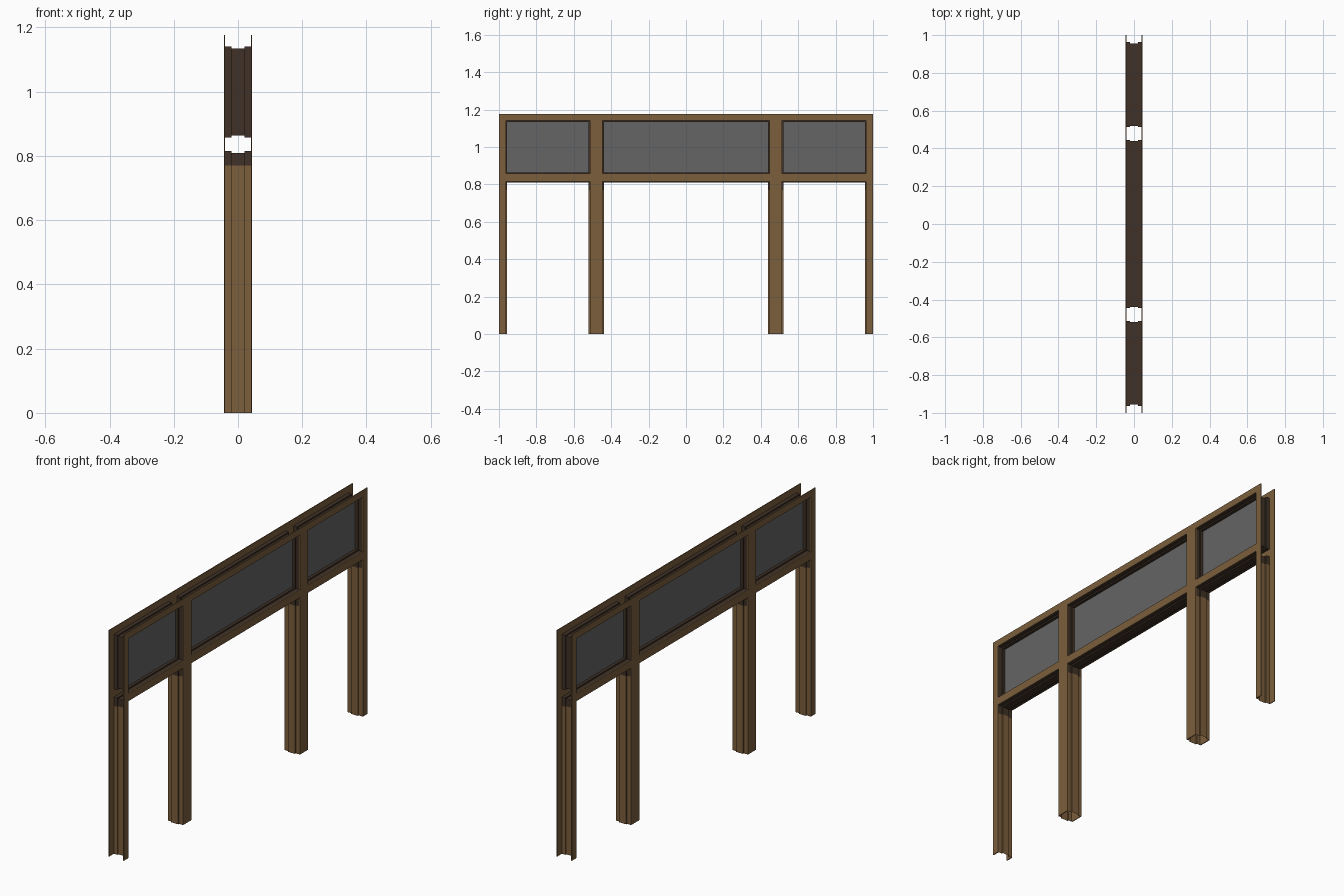
import bpy

if "Cube" in bpy.data.objects:
    bpy.data.objects.remove(bpy.data.objects["Cube"])

H = 0.044          # half depth of the frame
T = 0.004          # thickness of the face plates
S = 0.02           # half width of the raised middle band in each reveal
STEP = 0.007       # how far that band projects into the opening
G = 0.005          # half thickness of the double glazing
TOP = 1.176
OPEN_Y = [(-0.963, -0.513), (-0.446, 0.446), (0.513, 0.963)]
WIN_Z = (0.857, 1.141)
DOOR_Z = 0.816
DARK_Z = 0.77      # doorway reveals turn dark above this height
NAMES = ["left", "middle", "right"]


def material(name, rgb):
    m = bpy.data.materials.new(name)
    m.diffuse_color = (*rgb, 1)
    m.use_nodes = True
    m.node_tree.nodes["Principled BSDF"].inputs["Base Color"].default_value = m.diffuse_color
    return m


BROWN = material("bronze brown", (0.200, 0.112, 0.046))
DARK = material("dark brown", (0.050, 0.031, 0.020))
GREY = material("grey glass", (0.130, 0.130, 0.130))


def add(name, verts, faces, *mats):
    me = bpy.data.meshes.new(name)
    me.from_pydata(verts, [], faces)
    for m in mats:
        me.materials.append(m)
    ob = bpy.data.objects.new(name, me)
    bpy.context.collection.objects.link(ob)
    return ob


def reveal(name, outline, closed):
    """Sweep the stepped profile round an opening; outline(d) gives corners inset by d."""
    e = H - T
    profile = [(-e, 0), (-S, 0), (-S, STEP), (S, STEP), (S, 0), (e, 0)]
    verts = [(x, y, z) for x, d in profile for y, z in outline(d)]
    n = len(outline(0))
    faces = []
    for j in range(len(profile) - 1):
        for k in range(n if closed else n - 1):
            a, b = j * n + k, j * n + (k + 1) % n
            faces.append((a, a + n, b + n, b))
    ob = add(name, verts, faces, BROWN, DARK)
    for p in ob.data.polygons:
        p.material_index = int(p.center.z > DARK_Z)


# Flat face frames on both sides, with the openings left out
ys = [-1] + [v for pair in OPEN_Y for v in pair] + [1]
zs = [0, DOOR_Z, WIN_Z[0], WIN_Z[1], TOP]
for side, name in ((-1, "left_face_frame"), (1, "right_face_frame")):
    verts = [(side * H, y, z) for z in zs for y in ys]
    faces = []
    for r in range(len(zs) - 1):
        for c in range(len(ys) - 1):
            if r in (0, 2) and c % 2 == 1:
                continue
            a = r * len(ys) + c
            f = (a, a + 1, a + 1 + len(ys), a + len(ys))
            faces.append(f if side > 0 else f[::-1])
    plate = add(name, verts, faces, BROWN)
    solid = plate.modifiers.new("thickness", "SOLIDIFY")
    solid.thickness = T
    solid.offset = -1

# Stepped reveals and glass for each bay
for bay, (y0, y1) in zip(NAMES, OPEN_Y):
    z0, z1 = WIN_Z

    def window(d):
        return [(y0 + d, z0 + d), (y1 - d, z0 + d), (y1 - d, z1 - d), (y0 + d, z1 - d)]

    def doorway(d):
        # extra corners split the jambs where the dark head begins
        return [(y1 - d, 0), (y1 - d, DARK_Z), (y1 - d, DOOR_Z - d),
                (y0 + d, DOOR_Z - d), (y0 + d, DARK_Z), (y0 + d, 0)]

    reveal(bay + "_window_reveal", window, True)
    reveal(bay + "_doorway_reveal", doorway, False)

    verts = [(x, y, z) for x in (-G, G) for y, z in window(STEP)]
    add(bay + "_glass", verts, [(3, 2, 1, 0), (4, 5, 6, 7)], GREY)
